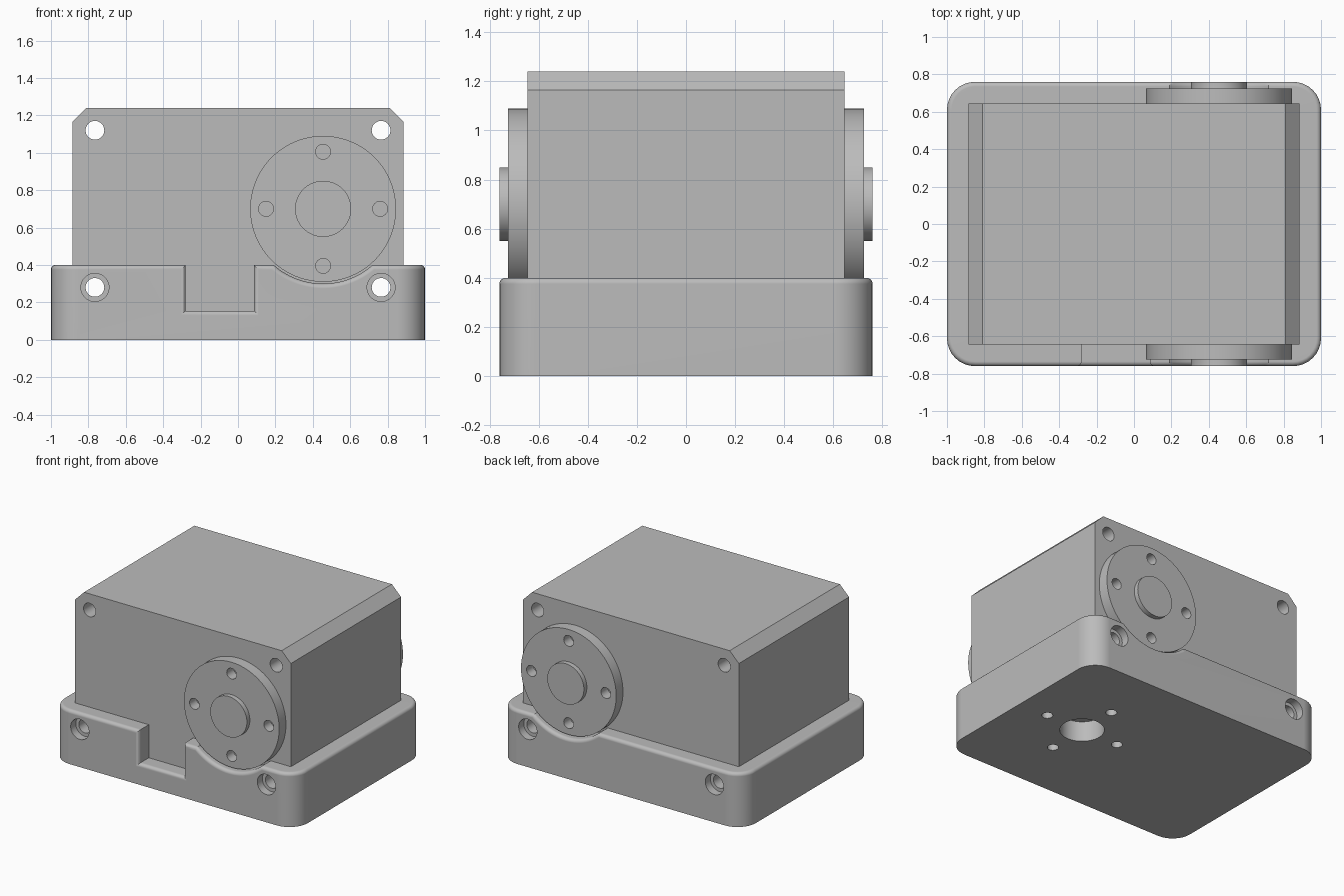
import bpy, bmesh
from math import sin, cos, pi, radians, sqrt
from mathutils import Matrix, Vector

cube = bpy.data.objects.get("Cube")
if cube:
    bpy.data.objects.remove(cube, do_unlink=True)

grey = bpy.data.materials.new("plain grey")
grey.use_nodes = True
grey.diffuse_color = (0.5, 0.5, 0.5, 1)
grey.node_tree.nodes["Principled BSDF"].inputs["Base Color"].default_value = grey.diffuse_color

# Main dimensions
HX, HY = 1.0, 0.76            # base half sizes
BX, BY = 0.885, 0.645         # body half sizes
TOP, FLOOR, BODY_TOP = 0.4, 0.155, 1.24
CORNER, FILLET, WALL = 0.15, 0.025, 0.12
AX, AZ = 0.455, 0.7           # output axis
PITCH = 0.305                 # bolt circle radius
SCREW_X = 0.765


def finish(name, bm):
    bmesh.ops.remove_doubles(bm, verts=bm.verts, dist=1e-5)
    bmesh.ops.recalc_face_normals(bm, faces=bm.faces)
    mesh = bpy.data.meshes.new(name)
    bm.to_mesh(mesh)
    bm.free()
    mesh.materials.append(grey)
    ob = bpy.data.objects.new(name, mesh)
    bpy.context.collection.objects.link(ob)
    return ob


def cylinder(name, start, end, radius, sides=48):
    start, end = Vector(start), Vector(end)
    turn = (end - start).to_track_quat("Z", "Y").to_matrix().to_4x4()
    bm = bmesh.new()
    bmesh.ops.create_cone(bm, cap_ends=True, segments=sides, radius1=radius, radius2=radius,
                          depth=(end - start).length,
                          matrix=Matrix.Translation((start + end) / 2) @ turn)
    return finish(name, bm)


def cut(ob, cutters):
    bpy.context.view_layer.objects.active = ob
    for c in cutters:
        mod = ob.modifiers.new("cut", "BOOLEAN")
        mod.operation, mod.solver, mod.object = "DIFFERENCE", "EXACT", c
        bpy.ops.object.modifier_apply(modifier=mod.name)


def smooth(ob):
    bpy.ops.object.select_all(action="DESELECT")
    ob.select_set(True)
    bpy.context.view_layer.objects.active = ob
    bpy.ops.object.shade_smooth_by_angle(angle=radians(30))
    mod = ob.modifiers.new("flat face normals", "WEIGHTED_NORMAL")
    mod.keep_sharp = True


def rim_profile(notch):
    """Height of the rim along x: optional notch, then the round saddle."""
    ends = HX - CORNER
    pts = [(-ends, TOP)]
    if notch:
        pts += [(-0.28, TOP), (-0.28, FLOOR), (0.085, FLOOR), (0.085, TOP)]
    r = AZ - 0.3
    half = sqrt(r * r - (AZ - TOP) ** 2)
    for i in range(25):
        x = half * (i / 12 - 1)
        pts.append((AX + x, AZ - sqrt(r * r - x * x)))
    return pts + [(ends, TOP)]


def with_miters(pts):
    """Pair every profile point with its outward miter vector."""
    out = []
    for i, p in enumerate(pts):
        normals = []
        for a, b in ((i - 1, i), (i, i + 1)):
            if a >= 0 and b < len(pts):
                d = Vector(pts[b]) - Vector(pts[a])
                normals.append(Vector((-d.y, d.x)).normalized())
        n1, n2 = normals[0], normals[-1]
        out.append((p, (n1 + n2) / (1 + n1.dot(n2))))
    return out


def corner(cx, cy, start):
    steps = 8
    path = []
    for i in range(1, steps):
        a = start + pi / 2 * i / steps
        n = Vector((cos(a), sin(a), 0))
        path.append((Vector((cx, cy, TOP)) + n * CORNER, n, Vector((0, 0, 1))))
    return path


# Base tray: a filleted rim swept around the rounded rectangle
cx, cy = HX - CORNER, HY - CORNER
up = Vector((0, 0, 1))
front = [(Vector((x, -HY, z)), Vector((0, -1, 0)), Vector((m.x, 0, m.y)))
         for (x, z), m in with_miters(rim_profile(True))]
back = [(Vector((x, HY, z)), Vector((0, 1, 0)), Vector((m.x, 0, m.y)))
        for (x, z), m in with_miters(rim_profile(False))][::-1]
right = [(Vector((HX, s * cy, TOP)), Vector((1, 0, 0)), up) for s in (-1, 1)]
left = [(Vector((-HX, s * cy, TOP)), Vector((-1, 0, 0)), up) for s in (1, -1)]
path = (front + corner(cx, -cy, -pi / 2) + right + corner(cx, cy, 0) + back
        + corner(-cx, cy, pi / 2) + left + corner(-cx, -cy, pi))

bm = bmesh.new()
rows = []
for k in range(6):
    t = pi / 2 * k / 5
    rows.append([bm.verts.new(p - n * FILLET * (1 - cos(t)) - m * FILLET * (1 - sin(t)))
                 for p, n, m in path])
rows.append([bm.verts.new(p - n * WALL) for p, n, m in path])
rows.append([bm.verts.new((v.co.x, v.co.y, FLOOR)) for v in rows[-1]])
count = len(path)
for a, b in zip(rows, rows[1:]):
    for i in range(count):
        j = (i + 1) % count
        bm.faces.new((a[i], a[j], b[j], b[i]))

# Outer walls: one flat face for front and back, strips elsewhere
rim = rows[0]
back_at = path.index(back[0])
flats = [(0, len(front) - 1), (back_at, back_at + len(back) - 1)]
ground = {}
for i in range(count):
    if not any(s < i < e for s, e in flats):
        ground[i] = bm.verts.new((rim[i].co.x, rim[i].co.y, 0))
for s, e in flats:
    bm.faces.new(rim[s:e + 1] + [ground[e], ground[s]])
for i in range(count):
    j = (i + 1) % count
    if not any(s <= i < e for s, e in flats):
        bm.faces.new((rim[i], rim[j], ground[j], ground[i]))
bm.faces.new([ground[i] for i in sorted(ground)])

# Tray floor, skipping points that coincide at the notch sides
floor = []
for v in rows[-1]:
    if not floor or (v.co - floor[-1].co).length > 1e-4:
        floor.append(v)
bm.faces.new(floor)
base = finish("base_tray", bm)

# Body block with chamfered top edges
bm = bmesh.new()
ch = 0.075
outline = [(-BX, 0.15), (BX, 0.15), (BX, BODY_TOP - ch), (BX - ch, BODY_TOP),
           (ch - BX, BODY_TOP), (-BX, BODY_TOP - ch)]
face = bm.faces.new([bm.verts.new((x, -BY, z)) for x, z in outline])
ext = bmesh.ops.extrude_face_region(bm, geom=[face])
bmesh.ops.translate(bm, vec=(0, 2 * BY, 0),
                    verts=[g for g in ext["geom"] if isinstance(g, bmesh.types.BMVert)])
body = finish("body_block", bm)

# Screw holes, counterbores and mounting holes underneath
cross = [(PITCH, 0), (-PITCH, 0), (0, PITCH), (0, -PITCH)]
upper, lower, bores = [], [], []
for s in (-1, 1):
    upper.append(cylinder("upper_cutter", (s * SCREW_X, -1, 1.12), (s * SCREW_X, 1, 1.12), 0.05))
    lower.append(cylinder("lower_cutter", (s * SCREW_X, -1, 0.28), (s * SCREW_X, 1, 0.28), 0.05))
    for side in (-1, 1):
        bores.append(cylinder("bore_cutter", (s * SCREW_X, side, 0.28),
                              (s * SCREW_X, side * (HY - 0.06), 0.28), 0.075))
mounts = [cylinder("mount_cutter", (AX, 0, -0.1), (AX, 0, 0.2), 0.15)]
mounts += [cylinder("mount_cutter", (AX + x, y, -0.1), (AX + x, y, 0.2), 0.038, 24)
           for x, y in cross]
cut(body, upper + lower)
cut(base, lower + bores + mounts)
cutters = upper + lower + bores + mounts

# Output discs and hubs on both sides
parts = [base, body]
for label, s in (("front", -1), ("back", 1)):
    disc = cylinder(label + "_disc", (AX, s * (BY - 0.005), AZ), (AX, s * 0.725, AZ), 0.39, 96)
    holes = [cylinder("disc_cutter", (AX + x, s * 0.5, AZ + z), (AX + x, s, AZ + z), 0.04, 24)
             for x, z in cross]
    cut(disc, holes)
    cutters += holes
    hub = cylinder(label + "_hub", (AX, s * 0.7, AZ), (AX, s * HY, AZ), 0.15, 64)
    parts += [disc, hub]

for c in cutters:
    bpy.data.objects.remove(c, do_unlink=True)
for p in parts:
    smooth(p)
